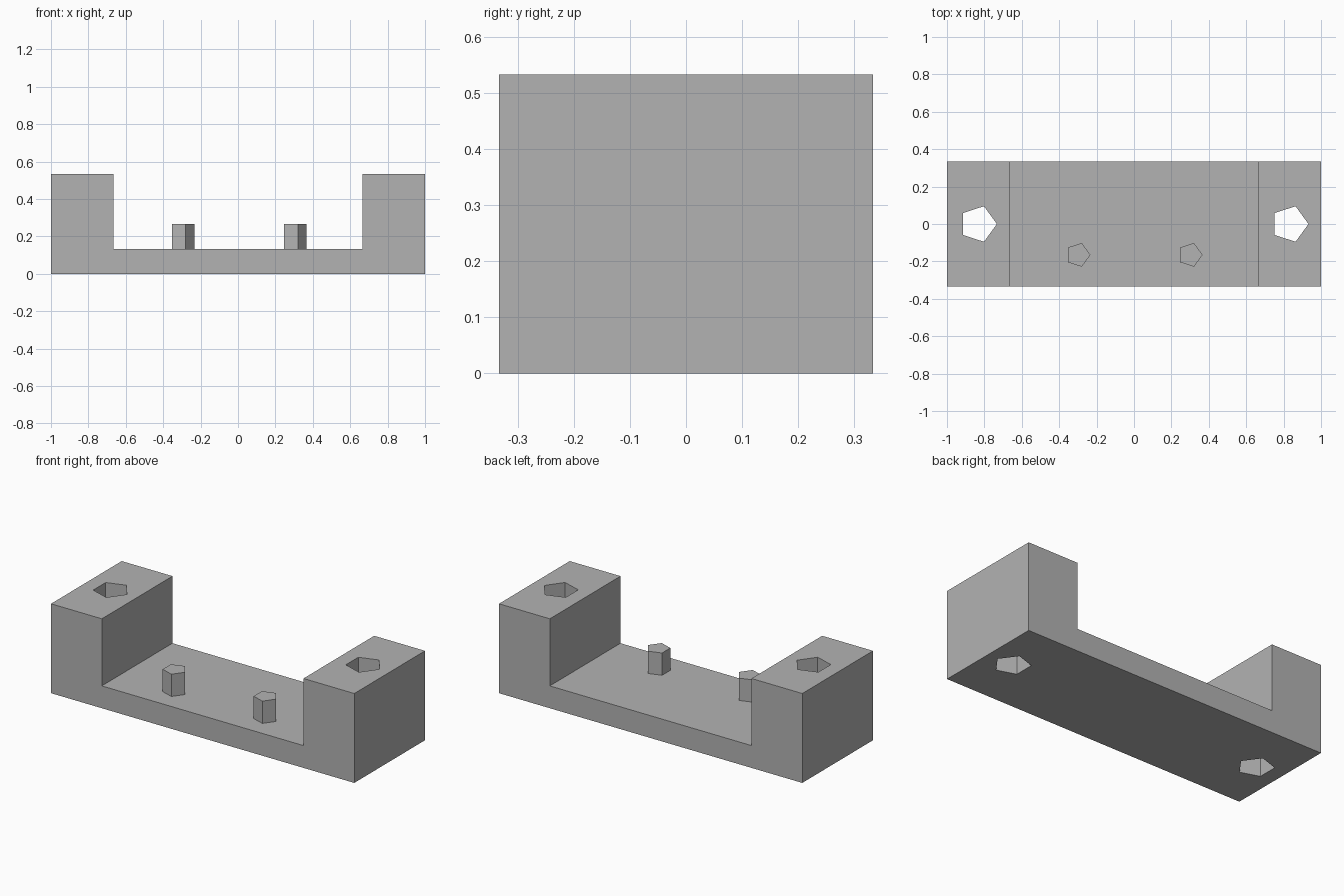
import bpy
import bmesh
import math

cube = bpy.data.objects.get("Cube")
if cube:
    bpy.data.objects.remove(cube, do_unlink=True)

grey = bpy.data.materials.new("plain_grey")
grey.use_nodes = True
colour = (0.45, 0.45, 0.45, 1)
grey.diffuse_color = colour
grey.node_tree.nodes["Principled BSDF"].inputs["Base Color"].default_value = colour


def prism(name, points, axis, start, length):
    """Extrude an outline along y or z into a flat-shaded solid."""
    bm = bmesh.new()
    place = (lambda a, b: (a, start, b)) if axis == "y" else (lambda a, b: (a, b, start))
    face = bm.faces.new([bm.verts.new(place(a, b)) for a, b in points])
    new = bmesh.ops.extrude_face_region(bm, geom=[face])["geom"]
    shift = (0, length, 0) if axis == "y" else (0, 0, length)
    bmesh.ops.translate(bm, vec=shift, verts=[v for v in new if isinstance(v, bmesh.types.BMVert)])
    bmesh.ops.recalc_face_normals(bm, faces=bm.faces)
    mesh = bpy.data.meshes.new(name)
    bm.to_mesh(mesh)
    bm.free()
    mesh.materials.append(grey)
    obj = bpy.data.objects.new(name, mesh)
    bpy.context.collection.objects.link(obj)
    return obj


def pentagon(x, y, radius):
    """Five-sided outline with one corner pointing to +x."""
    turns = [math.tau * i / 5 for i in range(5)]
    return [(x + radius * math.cos(t), y + radius * math.sin(t)) for t in turns]


# U-shaped bracket: floor plate with a raised block at each end
half_depth, floor, top, inner = 0.333, 0.133, 0.533, 0.665
outline = [(-1, 0), (1, 0), (1, top), (inner, top), (inner, floor),
           (-inner, floor), (-inner, top), (-1, top)]
bracket = prism("bracket", outline, "y", -half_depth, 2 * half_depth)

for side, sign in (("right", -1), ("left", 1)):
    # Screw hole straight through each end block
    cutter = prism(side + "_hole_cutter", pentagon(sign * 0.833, 0, 0.1), "z", -0.1, 0.8)
    cutter.hide_render = True
    cutter.hide_set(True)
    cut = bracket.modifiers.new(side + "_hole", "BOOLEAN")
    cut.operation = "DIFFERENCE"
    cut.solver = "EXACT"
    cut.object = cutter

    # Locating peg standing on the floor plate
    prism(side + "_peg", pentagon(sign * 0.3, -0.165, 0.0667), "z", floor, 0.133)
